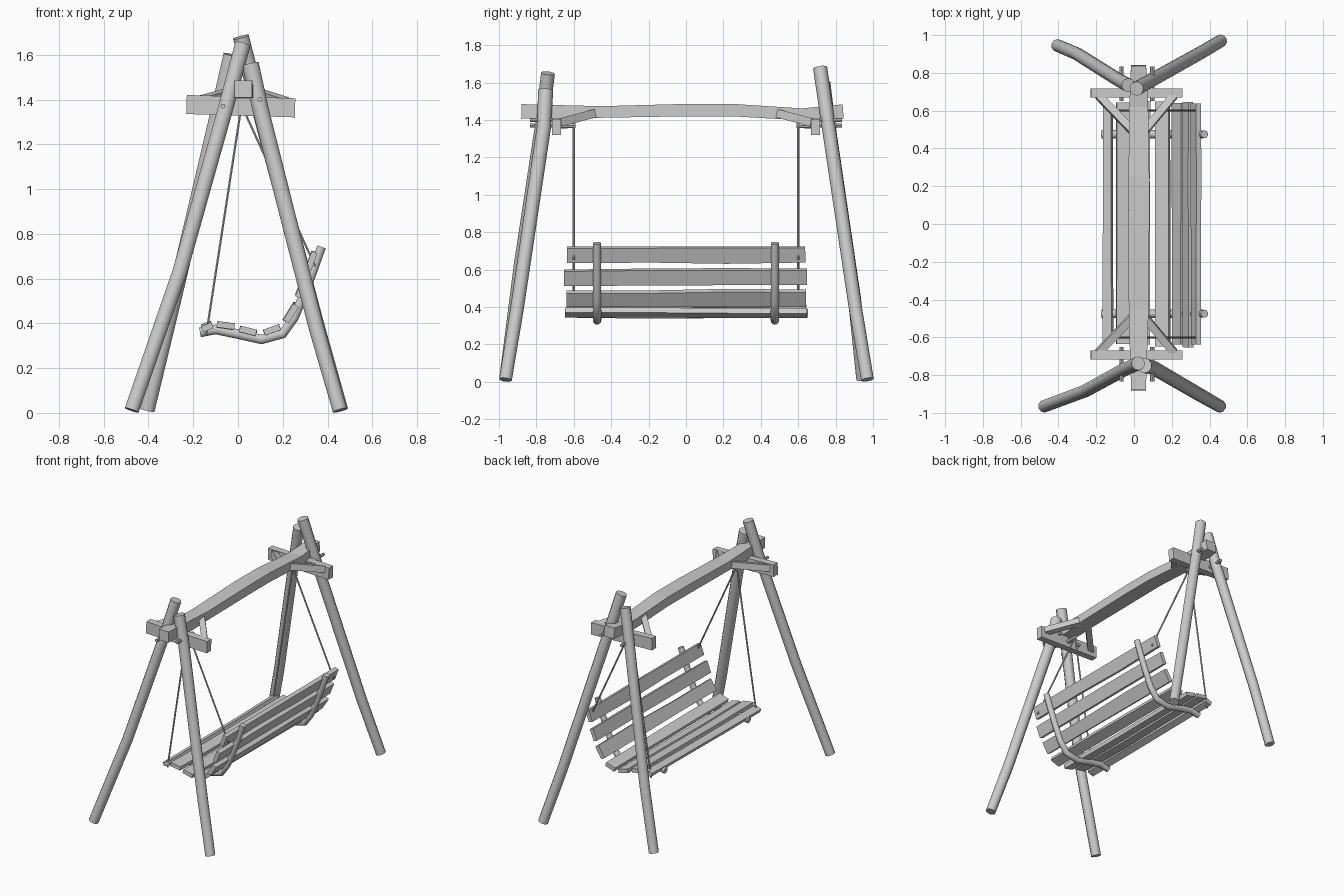
import bpy, bmesh, math, random
from mathutils import Vector

if "Cube" in bpy.data.objects:
    bpy.data.objects.remove(bpy.data.objects["Cube"])

random.seed(4)


def sweep(name, pts, sizes, ref=(0, 1, 0), sides=10):
    """Sweep a round section, or a rectangle when sides is 4, along points.
    sizes: one (width, height) per point; ref: direction of the width."""
    pts = [Vector(p) for p in pts]
    bm = bmesh.new()
    rings = []
    for i, p in enumerate(pts):
        t = (pts[min(i + 1, len(pts) - 1)] - pts[max(i - 1, 0)]).normalized()
        u = Vector(ref)
        u = (u - t * u.dot(t)).normalized()
        v = t.cross(u)
        w, h = sizes[i]
        if sides == 4:
            offs = [(-w / 2, -h / 2), (w / 2, -h / 2), (w / 2, h / 2), (-w / 2, h / 2)]
        else:
            offs = [(w / 2 * math.cos(a), h / 2 * math.sin(a))
                    for a in (2 * math.pi * k / sides for k in range(sides))]
        rings.append([bm.verts.new(p + u * a + v * b) for a, b in offs])
    for r0, r1 in zip(rings, rings[1:]):
        for k in range(sides):
            j = (k + 1) % sides
            bm.faces.new((r0[k], r0[j], r1[j], r1[k]))
    bm.faces.new(rings[0][::-1])
    bm.faces.new(rings[-1])
    bmesh.ops.recalc_face_normals(bm, faces=bm.faces)
    me = bpy.data.meshes.new(name)
    bm.to_mesh(me)
    bm.free()
    ob = bpy.data.objects.new(name, me)
    bpy.context.collection.objects.link(ob)
    if sides != 4:
        bpy.ops.object.select_all(action='DESELECT')
        ob.select_set(True)
        bpy.context.view_layer.objects.active = ob
        bpy.ops.object.shade_smooth_by_angle(angle=math.radians(40))
    return ob


def pole(name, pts, d0, d1, ref=(0, 1, 0), sides=10):
    n = len(pts) - 1
    d = [d0 + (d1 - d0) * i / n for i in range(n + 1)]
    return sweep(name, pts, [(x, x) for x in d], ref, sides)


# Four leaning log legs
pole("front_left_leg", [(-0.475, -0.965, 0.012), (-0.26, -0.885, 0.63),
                        (-0.05, -0.77, 1.38), (0.022, -0.738, 1.65)], 0.068, 0.074)
pole("front_right_leg", [(0.455, -0.965, 0.012), (0.35, -0.905, 0.38),
                         (0.10, -0.76, 1.36), (0.055, -0.75, 1.56)], 0.068, 0.08)
pole("back_left_leg", [(-0.405, 0.945, 0.012), (-0.30, 0.90, 0.45),
                       (-0.085, 0.765, 1.36), (-0.03, 0.735, 1.60)], 0.068, 0.074)
pole("back_right_leg", [(0.46, 0.97, 0.012), (0.35, 0.905, 0.40),
                        (0.09, 0.76, 1.38), (0.013, 0.717, 1.68)], 0.068, 0.076)

# Gently bowed top beam
sweep("top_beam",
      [(0.024, -0.88, 1.447), (0.024, -0.62, 1.44), (0.025, -0.45, 1.443), (0.025, 0, 1.453),
       (0.026, 0.25, 1.453), (0.025, 0.62, 1.43), (0.024, 0.84, 1.446)],
      [(0.078, 0.076), (0.095, 0.076), (0.105, 0.062), (0.112, 0.066),
       (0.11, 0.066), (0.10, 0.064), (0.08, 0.076)],
      ref=(1, 0, 0), sides=4)

for s, end in ((-1, "front"), (1, "back")):
    # Cross beam under the top beam
    sweep(end + "_cross_beam", [(-0.23, s * 0.693, 1.378), (0.255, s * 0.693, 1.363)],
          [(0.048, 0.085)] * 2, sides=4)
    for m, side in ((-1, "left"), (1, "right")):
        # Diagonal brace from cross beam to top beam
        sweep(f"{end}_{side}_brace",
              [(0.012 + m * 0.20, s * 0.68, 1.385), (0.025 + m * 0.03, s * 0.49, 1.435)],
              [(0.04, 0.045)] * 2, ref=(1, 0, 0) if m * s > 0 else (-1, 0, 0), sides=4)
        # Wooden peg through leg and cross beam
        z = 1.37 if m < 0 else 1.40
        pole(f"{end}_{side}_peg", [(0.015 + m * 0.082, s * 0.835, z),
                                   (0.015 + m * 0.082, s * 0.65, z)],
             0.022, 0.022, ref=(1, 0, 0), sides=8)
    # Hanger peg and the two suspension ropes
    pole(end + "_rope_hanger", [(0.02, s * 0.67, 1.37), (0.02, s * 0.59, 1.37)],
         0.03, 0.026, ref=(1, 0, 0), sides=8)
    pole(end + "_seat_rope", [(0.015, s * 0.60, 1.37), (-0.142, s * 0.60, 0.35)],
         0.011, 0.011, sides=6)
    pole(end + "_backrest_rope", [(0.018, s * 0.60, 1.37), (0.345, s * 0.60, 0.655)],
         0.011, 0.011, sides=6)
    # Curved branch rail carrying the slats
    pole(end + "_seat_rail",
         [(x, s * 0.475, z) for x, z in
          ((-0.17, 0.36), (-0.10, 0.373), (0.0, 0.352), (0.105, 0.328), (0.20, 0.353),
           (0.25, 0.425), (0.295, 0.53), (0.335, 0.635), (0.373, 0.742))],
         0.046, 0.042)

# Rough-cut slats: x, z, tilt in degrees, width, half length
slats = [("seat_slat_1", -0.138, 0.386, 22, 0.050, 0.615),
         ("seat_slat_2", -0.055, 0.388, -8, 0.078, 0.64),
         ("seat_slat_3", 0.045, 0.363, -14, 0.078, 0.645),
         ("seat_slat_4", 0.152, 0.370, 20, 0.078, 0.64),
         ("back_slat_1", 0.237, 0.448, 58, 0.092, 0.645),
         ("back_slat_2", 0.285, 0.558, 68, 0.09, 0.645),
         ("back_slat_3", 0.328, 0.682, 70, 0.09, 0.63)]
for name, x, z, tilt, w, half in slats:
    a = math.radians(tilt)
    ys = [-half, -0.3 * half, 0.35 * half, half]
    pts = [(x, y + random.uniform(-0.008, 0.008), z + random.uniform(-0.005, 0.005)) for y in ys]
    sizes = [(w * random.uniform(0.9, 1.04), 0.03 * random.uniform(0.9, 1.05)) for _ in ys]
    sweep(name, pts, sizes, ref=(math.cos(a), 0, math.sin(a)), sides=4)
